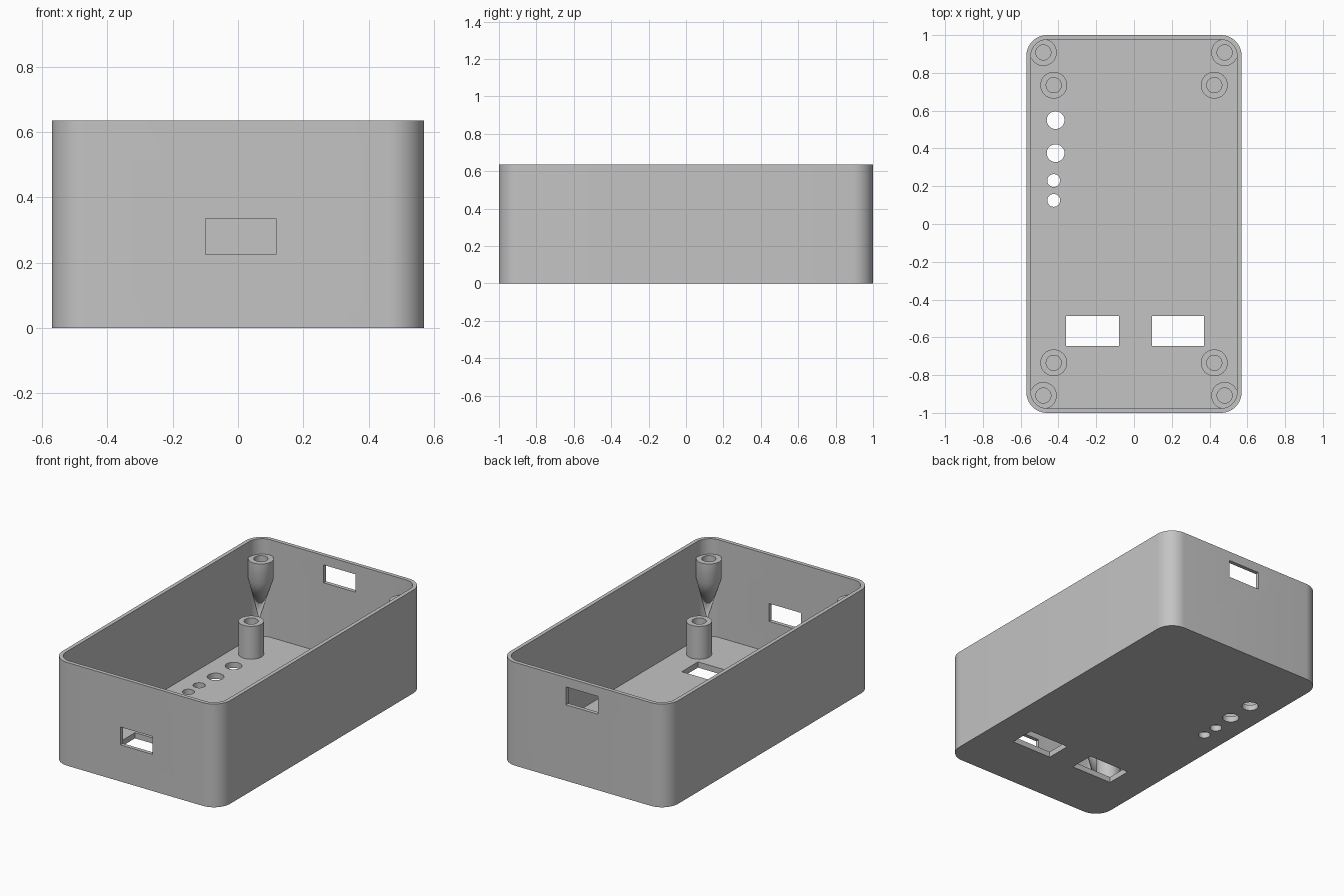
import bpy, bmesh, math
from mathutils import Vector

cube = bpy.data.objects.get("Cube")
if cube:
    bpy.data.objects.remove(cube, do_unlink=True)

HX, HY, H = 0.57, 1.0, 0.635      # half width, half length, height
WALL, FLOOR, RADIUS = 0.024, 0.035, 0.11

grey = bpy.data.materials.new("grey_plastic")
grey.use_nodes = True
grey.diffuse_color = (0.55, 0.55, 0.55, 1)
grey.node_tree.nodes["Principled BSDF"].inputs["Base Color"].default_value = grey.diffuse_color


def finish(name, bm):
    bmesh.ops.recalc_face_normals(bm, faces=bm.faces)
    mesh = bpy.data.meshes.new(name)
    bm.to_mesh(mesh)
    bm.free()
    obj = bpy.data.objects.new(name, mesh)
    bpy.context.collection.objects.link(obj)
    mesh.materials.append(grey)
    return obj


def activate(obj):
    bpy.ops.object.select_all(action='DESELECT')
    obj.select_set(True)
    bpy.context.view_layer.objects.active = obj


def smooth(obj):
    activate(obj)
    bpy.ops.object.shade_smooth_by_angle(angle=math.radians(30))


def prism(name, outline, z0, z1):
    """Extrude a flat outline from z0 to z1."""
    bm = bmesh.new()
    low = bm.faces.new([bm.verts.new((x, y, z0)) for x, y in outline])
    top = bmesh.ops.extrude_face_region(bm, geom=[low])["geom"]
    bmesh.ops.translate(bm, vec=(0, 0, z1 - z0),
                        verts=[g for g in top if isinstance(g, bmesh.types.BMVert)])
    return finish(name, bm)


def rounded_rect(hx, hy, r, steps=12):
    points = []
    for quarter, (sx, sy) in enumerate([(1, 1), (-1, 1), (-1, -1), (1, -1)]):
        for i in range(steps + 1):
            a = (quarter + i / steps) * math.pi / 2
            points.append((sx * (hx - r) + r * math.cos(a), sy * (hy - r) + r * math.sin(a)))
    return points


def circle(x, y, r, n=40):
    return [(x + r * math.cos(i * math.tau / n), y + r * math.sin(i * math.tau / n))
            for i in range(n)]


def rect(x0, x1, y0, y1):
    return [(x0, y0), (x1, y0), (x1, y1), (x0, y1)]


def cut(obj, cutter):
    mod = obj.modifiers.new("cut", 'BOOLEAN')
    mod.operation = 'DIFFERENCE'
    mod.solver = 'EXACT'
    mod.object = cutter
    activate(obj)
    bpy.ops.object.modifier_apply(modifier=mod.name)
    bpy.data.objects.remove(cutter, do_unlink=True)


def ringed(name, x, y, rings, tip=None, n=40):
    """Join (radius, z) rings around an axis; the start closes flat or in a tip."""
    bm = bmesh.new()
    loops = [[bm.verts.new((px, py, z)) for px, py in circle(x, y, r, n)] for r, z in rings]
    for a, b in zip(loops, loops[1:]):
        for i in range(n):
            j = (i + 1) % n
            bm.faces.new((a[i], a[j], b[j], b[i]))
    bm.faces.new(loops[-1])
    if tip:
        apex = bm.verts.new(tip)
        for i in range(n):
            bm.faces.new((loops[0][i], loops[0][(i + 1) % n], apex))
    else:
        bm.faces.new(loops[0])
    smooth(finish(name, bm))


# Open-topped case with rounded corners
case = prism("case_shell", rounded_rect(HX, HY, RADIUS), 0, H)
cut(case, prism("cavity", rounded_rect(HX - WALL, HY - WALL, RADIUS - WALL), FLOOR, H + 0.1))

# Round holes in the floor
for x, y, r in [(-0.415, 0.55, 0.047), (-0.415, 0.375, 0.047),
                (-0.425, 0.23, 0.034), (-0.425, 0.125, 0.034)]:
    cut(case, prism("hole", circle(x, y, r), -0.1, FLOOR + 0.1))

# Rectangular openings in the floor
for x0, x1 in [(-0.36, -0.08), (0.095, 0.37)]:
    cut(case, prism("opening", rect(x0, x1, -0.645, -0.487), -0.1, FLOOR + 0.1))

# Cable windows in the end walls: low at the front, high at the back
for side, z0, z1 in [(-1, 0.225, 0.335), (1, 0.467, 0.577)]:
    y0, y1 = sorted((side * (HY - 0.1), side * (HY + 0.1)))
    cut(case, prism("window", rect(-0.10, 0.117, y0, y1), z0, z1))
smooth(case)

# Hollow floor posts and tapered corner screw bosses
OUTER, BORE = 0.071, 0.04
for sx, side in [(-1, "right"), (1, "left")]:
    for sy, end in [(-1, "front"), (1, "back")]:
        ringed(f"floor_post_{end}_{side}", sx * 0.425, sy * 0.735,
               [(OUTER, FLOOR - 0.01), (OUTER, 0.237), (BORE, 0.237), (BORE, FLOOR + 0.002)])
        ringed(f"corner_boss_{end}_{side}", sx * 0.48, sy * 0.908,
               [(OUTER, 0.42), (OUTER, 0.54), (BORE, 0.54), (BORE, 0.42)],
               tip=Vector((sx * 0.524, sy * 0.954, 0.14)))
